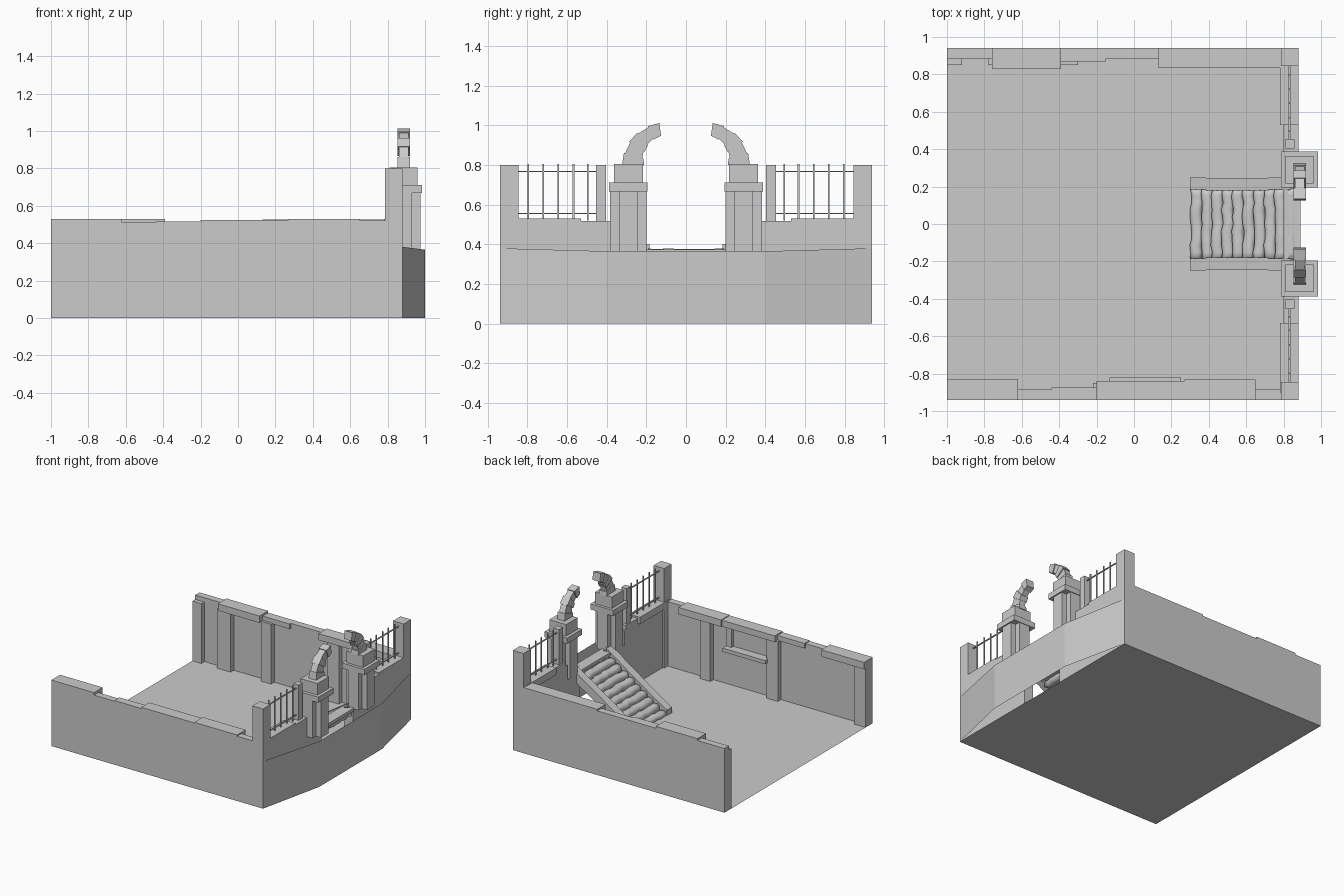
import bpy, bmesh, math, random

if "Cube" in bpy.data.objects:
    bpy.data.objects.remove(bpy.data.objects["Cube"])
random.seed(4)


def mesh_obj(name, verts, faces, smooth=False):
    me = bpy.data.meshes.new(name)
    me.from_pydata(verts, [], faces)
    bm = bmesh.new()
    bm.from_mesh(me)
    bmesh.ops.recalc_face_normals(bm, faces=bm.faces)
    bm.to_mesh(me)
    bm.free()
    ob = bpy.data.objects.new(name, me)
    bpy.context.collection.objects.link(ob)
    if smooth:
        for p in me.polygons:
            p.use_smooth = True
    return ob


def loft(name, rings, smooth=False):
    """Closed solid through rings of equal point count."""
    n = len(rings[0])
    verts = [p for r in rings for p in r]
    faces = [tuple(range(n)), tuple(range(len(verts) - n, len(verts)))]
    for k in range(len(rings) - 1):
        for i in range(n):
            j = (i + 1) % n
            faces.append((k * n + i, k * n + j, (k + 1) * n + j, (k + 1) * n + i))
    return mesh_obj(name, verts, faces, smooth)


def box(name, x0, x1, y0, y1, z0, z1):
    return loft(name, [[(x0, y0, z), (x1, y0, z), (x1, y1, z), (x0, y1, z)] for z in (z0, z1)])


def mbox(name, s, x0, x1, y0, y1, z0, z1):
    """Box on the +y side (s=1) or mirrored to -y (s=-1)."""
    a, b = sorted((s * y0, s * y1))
    return box(name, x0, x1, a, b, z0, z1)


# Floor plane
mesh_obj("floor", [(-1, -.94, 0), (.88, -.94, 0), (.88, .94, 0), (-1, .94, 0)], [(0, 1, 2, 3)])

# Bulging street-side skirt, a sheet with no top
plan = [(.88, -.94, .38), (1, -.4, .365), (1, .4, .365), (.88, .94, .38)]
skirt = [(x, y, 0) for x, y, z in plan] + list(plan)
mesh_obj("street_skirt", skirt, [(i, i + 1, i + 5, i + 4) for i in range(3)])

# Side walls: uneven cap stones (x0, x1, inner y, top z) and pilasters (x0, x1)
caps = {
    1: [(-1, -.76, .885, .515), (-.76, -.39, .83, .53), (-.39, -.15, .87, .515),
        (-.15, .13, .885, .515), (.13, .79, .835, .527)],
    -1: [(-1, -.62, .83, .53), (-.62, -.44, .885, .51), (-.44, -.2, .875, .515),
         (-.2, .27, .84, .525), (.27, .65, .832, .53), (.65, .79, .885, .52)],
}
pilasters = {1: [(-1, -.92), (-.78, -.66), (-.39, -.3), (.2, .3)],
             -1: [(-1, -.9), (-.22, -.12), (.38, .47)]}
for s in (1, -1):
    mbox("side_wall", s, -1, .88, .89, .94, 0, .48)
    for x0, x1, y, z in caps[s]:
        mbox("cap_stone", s, x0, x1, y, .94, .475, z)
    for x0, x1 in pilasters[s]:
        mbox("pilaster", s, x0, x1, .85, .9, 0, .48)

# Wall shelf with niche frame
box("shelf", -.13, .25, -.9, -.82, .285, .315)
box("niche_side", .2, .25, -.9, -.865, .315, .48)

for s in (1, -1):
    # End wall in stepped pieces
    mbox("end_wall", s, .8, .88, .2, .94, 0, .365)
    mbox("end_wall_upper", s, .8, .88, .36, .94, .365, .48)
    mbox("end_cap", s, .78, .88, .53, .9, .475, .53)
    mbox("end_cap_low", s, .8, .88, .38, .53, .475, .517)
    # Fence posts, rails and bars
    mbox("corner_post", s, .785, .88, .845, .94, 0, .8)
    mbox("fence_post", s, .81, .858, .405, .455, .5, .8)
    for z in (.552, .765):
        mbox("rail", s, .827, .837, .45, .85, z, z + .006)
    for y in (.495, .568, .645, .72, .797):
        mbox("bar", s, .828, .836, y - .004, y + .004, .52, .805)
    # Gate pillar: cross-shaped shaft, cap, top block
    mbox("pillar_shaft_wide", s, .835, .93, .2, .383, .365, .67)
    mbox("pillar_shaft_deep", s, .795, .975, .243, .338, .365, .67)
    mbox("pillar_cap", s, .785, .985, .195, .388, .667, .712)
    mbox("pillar_top", s, .81, .96, .217, .363, .71, .805)
    # Broken arch of tapering stones
    n = 5
    for i in range(n):
        w = .033 if i % 2 == 0 else .026
        grow = .006 if i % 2 == 0 else 0
        rings = []
        for k in (i, i + 1):
            a = math.radians(82 * k / n)
            t = .05 - .024 * k / n + grow
            r = .162 + .02 * k / n
            ring = []
            for dx, dr in ((-w, -t), (w, -t), (w, t), (-w, t)):
                ring.append((.886 + dx, s * (.105 + (r + dr) * math.cos(a)),
                             .8 + (r + dr) * math.sin(a)))
            rings.append(ring)
        loft("arch_stone", rings)
    # Stair stringers
    top = lambda x: .045 + (x - .3) * .66
    for x0, x1, d in ((.3, .385, .004), (.385, .72, 0), (.72, .84, .004)):
        prof = [(x0, max(0, top(x0) - .08)), (x1, max(0, top(x1) - .08)),
                (x1, top(x1)), (x0, top(x0))]
        loft("stringer", [[(x, s * y, z) for x, z in prof] for y in (.18 + d, .245 + d)])

# Worn stair treads: rounded profile swept across with wavy edges
prof = [(-.03, -.05), (-.032, -.004), (-.016, .012), (.012, .015), (.032, .006), (.032, -.05)]
for i in range(10):
    cx = .335 + i * .056
    cz = .025 + i * .0375
    rings = []
    for k in range(11):
        y = -.19 + .038 * k
        j, h = random.uniform(-.006, .006), random.uniform(-.003, .003)
        rings.append([(cx + dx + j, y, max(.002, cz + dz + h)) for dx, dz in prof])
    loft("stair_tread", rings, True)

# Landing slab at the gate
box("landing", .8, .89, -.2, .2, .35, .375)
